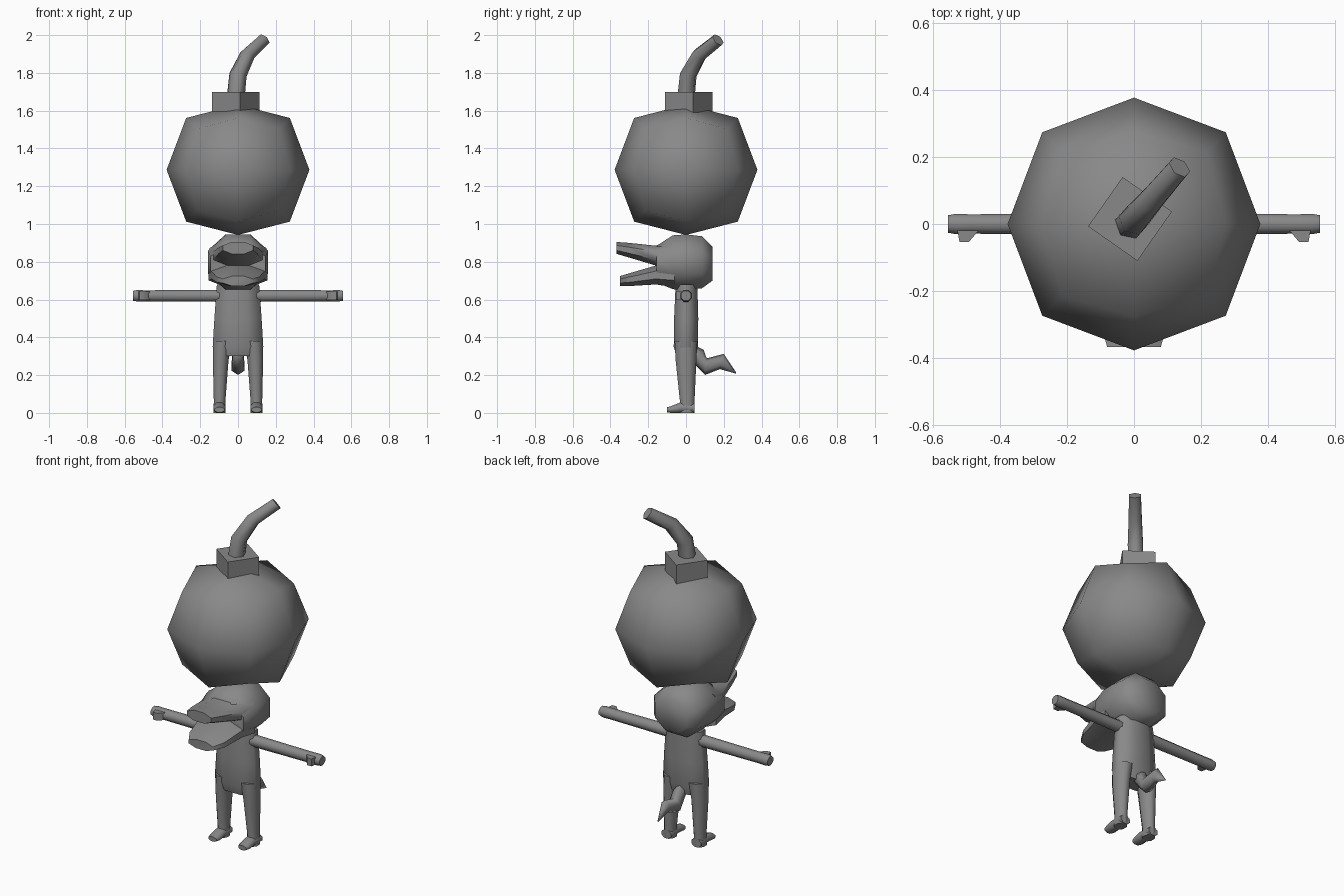
import bpy, bmesh, math
from mathutils import Vector, Matrix

if "Cube" in bpy.data.objects:
    bpy.data.objects.remove(bpy.data.objects["Cube"])

grey = bpy.data.materials.new("matte grey")
grey.diffuse_color = (0.25, 0.25, 0.25, 1)
grey.use_nodes = True
grey.node_tree.nodes["Principled BSDF"].inputs["Base Color"].default_value = grey.diffuse_color
X, Y, Z = Vector((1, 0, 0)), Vector((0, 1, 0)), Vector((0, 0, 1))


def finish(name, bm, angle=65):
    bmesh.ops.recalc_face_normals(bm, faces=bm.faces)
    me = bpy.data.meshes.new(name)
    bm.to_mesh(me)
    bm.free()
    me.materials.append(grey)
    for p in me.polygons:
        p.use_smooth = True
    me.set_sharp_from_angle(angle=math.radians(angle))
    ob = bpy.data.objects.new(name, me)
    bpy.context.collection.objects.link(ob)
    return ob


def ring(c, u, v, hu, hv, n=8):
    """Closed section around c whose half extents are hu and hv."""
    k = 1 / math.cos(math.pi / n)
    return [Vector(c) + u * (hu * k * math.cos(a)) + v * (hv * k * math.sin(a))
            for a in ((i + 0.5) * 2 * math.pi / n for i in range(n))]


def loft(name, rings, angle=65):
    bm = bmesh.new()
    rows = [[bm.verts.new(p) for p in r] for r in rings]
    for a, b in zip(rows, rows[1:]):
        for i in range(len(a)):
            j = (i + 1) % len(a)
            bm.faces.new((a[i], a[j], b[j], b[i]))
    bm.faces.new(rows[0])
    bm.faces.new(rows[-1])
    return finish(name, bm, angle)


def along_y(name, secs, angle=65):
    """Sections given as y, half width, low z, high z."""
    return loft(name, [ring((0, y, (a + b) / 2), X, Z, w, (b - a) / 2)
                       for y, w, a, b in secs], angle)


def along_z(name, secs):
    """Sections given as z, low x, high x, low y, high y."""
    return loft(name, [ring(((a + b) / 2, (c + d) / 2, z), X, Y, (b - a) / 2, (d - c) / 2)
                       for z, a, b, c, d in secs])


def box(name, lo, hi, turn=0):
    lo, hi = Vector(lo), Vector(hi)
    bm = bmesh.new()
    m = (Matrix.Translation((lo + hi) / 2) @ Matrix.Rotation(turn, 4, 'Z')
         @ Matrix.Diagonal((*(hi - lo), 1)))
    bmesh.ops.create_cube(bm, size=1, matrix=m)
    return finish(name, bm)


# Bomb ball: a cube cut once and rounded out
bm = bmesh.new()
bmesh.ops.create_cube(bm, size=2)
bmesh.ops.subdivide_edges(bm, edges=bm.edges[:], cuts=1, use_grid_fill=True)
for v in bm.verts:
    r = {1: 0.378, 2: 0.388, 3: 0.375}[round(v.co.length_squared)]
    v.co = v.co.normalized() * r
    if abs(v.co.z) > 0.3:
        v.co.z *= 0.345 / 0.378
    v.co.z += 1.287
finish("bomb_ball", bm, 80)

# Cap and bent fuse
box("bomb_cap", (-0.102, -0.075, 1.57), (0.078, 0.105, 1.70), math.radians(55))
diag = Vector((0.66, 0.75, 0)).normalized()
side = Vector((diag.y, -diag.x, 0))
fuse = [((-0.012, 0.0, 1.67), 0, 0.042), ((0.0, 0.012, 1.79), 22, 0.041),
        ((0.05, 0.07, 1.895), 42, 0.036), ((0.136, 0.17, 1.975), 52, 0.032)]
loft("fuse", [ring(c, side, diag * math.cos(math.radians(t)) - Z * math.sin(math.radians(t)), r, r, 6)
              for c, t, r in fuse])

# Head and open jaws
along_y("skull", [(0.14, 0.105, 0.70, 0.88), (0.085, 0.15, 0.66, 0.935), (0.0, 0.16, 0.65, 0.945),
                  (-0.07, 0.16, 0.655, 0.94), (-0.155, 0.145, 0.69, 0.885)])
along_y("upper_jaw", [(-0.06, 0.15, 0.76, 0.92), (-0.16, 0.13, 0.78, 0.885),
                      (-0.30, 0.10, 0.822, 0.90), (-0.368, 0.08, 0.842, 0.905)])
along_y("lower_jaw", [(-0.06, 0.155, 0.665, 0.79), (-0.16, 0.14, 0.68, 0.78),
                      (-0.29, 0.115, 0.672, 0.742), (-0.35, 0.08, 0.672, 0.724)])

# Torso
along_z("torso", [(0.30, -0.115, 0.115, -0.05, 0.05), (0.35, -0.134, 0.134, -0.065, 0.063),
                  (0.50, -0.125, 0.125, -0.063, 0.065), (0.68, -0.112, 0.112, -0.055, 0.06)])

# Limbs on both sides
for s, tag in ((-1, "left"), (1, "right")):
    def span(a, b):
        return min(s * a, s * b), max(s * a, s * b)

    along_z(tag + "_leg", [(0.38, *span(0.03, 0.132), -0.06, 0.06), (0.28, *span(0.05, 0.133), -0.055, 0.055),
                           (0.06, *span(0.067, 0.128), -0.032, 0.045), (0.0, *span(0.067, 0.13), -0.035, 0.045)])
    foot = along_y(tag + "_foot", [(0.045, 0.031, 0.0, 0.05), (-0.03, 0.032, 0.0, 0.055),
                                   (-0.08, 0.032, 0.0, 0.035), (-0.10, 0.026, 0.003, 0.03)])
    foot.location.x = s * 0.098
    loft(tag + "_arm", [ring((s * x, 0, 0.62), Y, Z, r, r)
                        for x, r in ((0.08, 0.032), (0.30, 0.030), (0.49, 0.029), (0.535, 0.030), (0.557, 0.026))])
    # Short thumb pointing forward
    loft(tag + "_thumb", [ring((s * x, y, 0.62), X, Z, w, 0.022, 4)
                          for x, y, w in ((0.495, -0.015, 0.034), (0.508, -0.054, 0.014))])

# Zigzag tail, pointed at the end
tail = [(0.03, 0.32, 0.025, 0.04), (0.07, 0.295, 0.03, 0.04), (0.105, 0.245, 0.034, 0.038),
        (0.19, 0.272, 0.024, 0.036), (0.265, 0.21, 0.002, 0.002)]
tilt = [(0, 1), (0.5, 0.85), (0.1, 1), (0.25, 0.97), (0.6, 0.8)]
loft("tail", [ring((0, y, z), X, Vector((0, *t)), w, h, 6)
              for (y, z, w, h), t in zip(tail, tilt)], 75)
